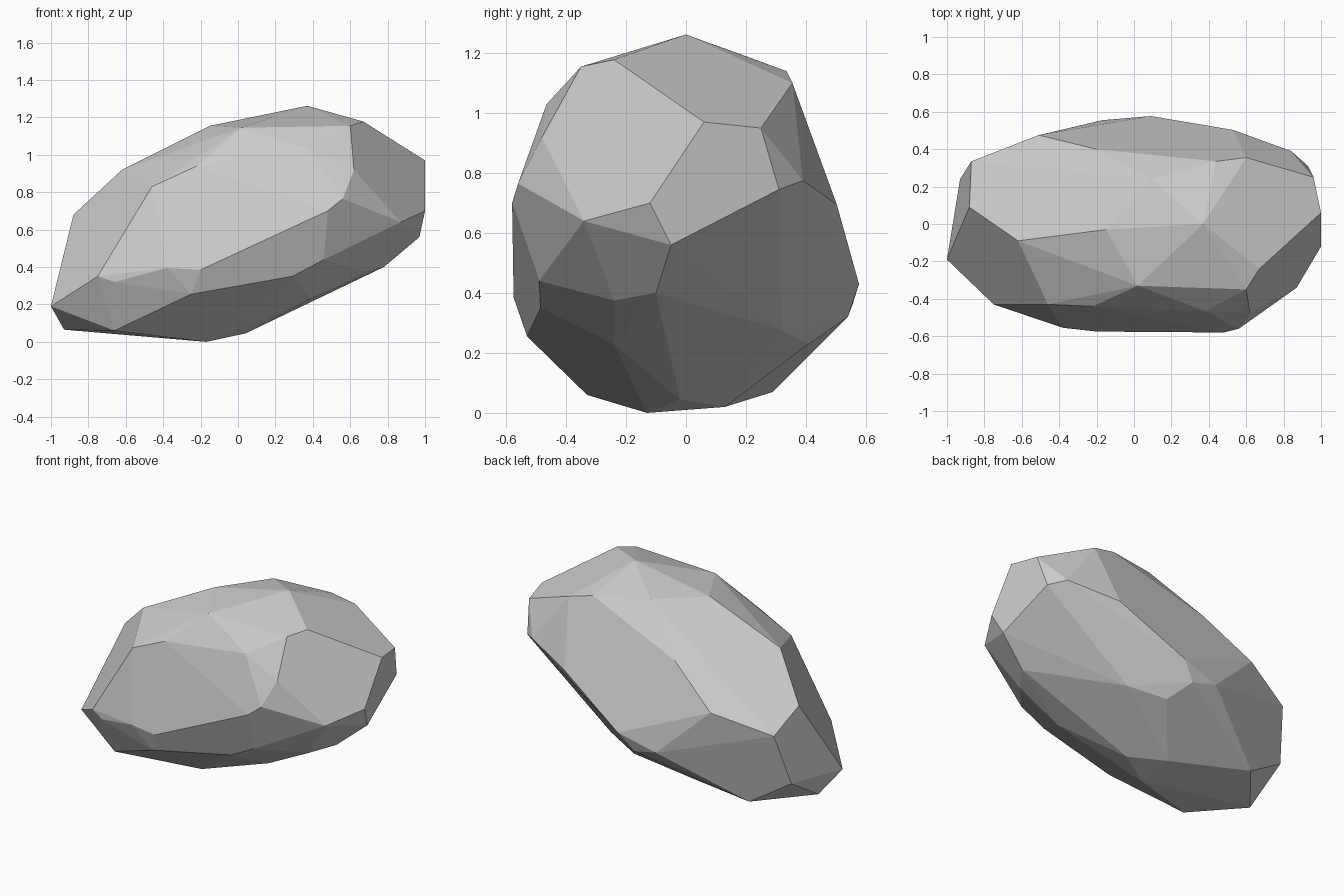
import bpy, bmesh, math

# Corner points of the faceted boulder, grouped by region
left_end = [(-1, -.19, .19), (-.93, -.04, .065), (-.93, .24, .24),
            (-.87, .335, .57), (-.88, .09, .68), (-.62, -.09, .92), (-.75, -.43, .35)]
front = [(-.66, -.46, .32), (-.38, -.555, .395), (-.2, -.575, .385), (.48, -.58, .70),
         (.56, -.56, .765), (.62, -.48, .92), (.38, -.465, 1.03),
         (-.22, -.44, .94), (-.46, -.43, .83), (-.25, -.53, .255), (.29, -.485, .35),
         (.46, -.49, .44)]
crown = [(.02, -.33, 1.145), (.6, -.35, 1.155), (.67, -.24, 1.178), (.09, .24, 1.175),
         (.37, .0, 1.262), (-.15, -.03, 1.155), (.44, .335, 1.14), (.6, .355, 1.1)]
right_end = [(1, -.12, .70), (1, .06, .97), (.96, .25, .95), (.93, .31, .745),
             (.97, -.05, .56), (.87, -.34, .64), (.78, -.1, .40), (.68, -.24, .375)]
back = [(.84, .39, .775), (.53, .503, .695), (.09, .577, .43), (-.17, .555, .36),
        (-.2, .4, .91), (-.51, .475, .68), (.0, .54, .32), (.32, .32, .275), (.09, .41, .23)]
underside = [(-.66, .29, .07), (-.66, -.33, .06), (-.17, -.13, 0), (.04, -.02, .045),
             (-.15, .13, .02), (.39, -.24, .23)]

# Wrap the corners and merge the nearly flat triangles into planar facets
bm = bmesh.new()
for p in left_end + front + crown + right_end + back + underside:
    bm.verts.new(p)
bmesh.ops.convex_hull(bm, input=bm.verts[:])
loose = [v for v in bm.verts if not v.link_faces]
bmesh.ops.delete(bm, geom=loose, context='VERTS')
bmesh.ops.dissolve_limit(bm, angle_limit=math.radians(4), verts=bm.verts[:], edges=bm.edges[:])
bmesh.ops.recalc_face_normals(bm, faces=bm.faces[:])

mesh = bpy.data.meshes.new("boulder")
bm.to_mesh(mesh)
bm.free()
boulder = bpy.data.objects.new("boulder", mesh)
bpy.context.collection.objects.link(boulder)
